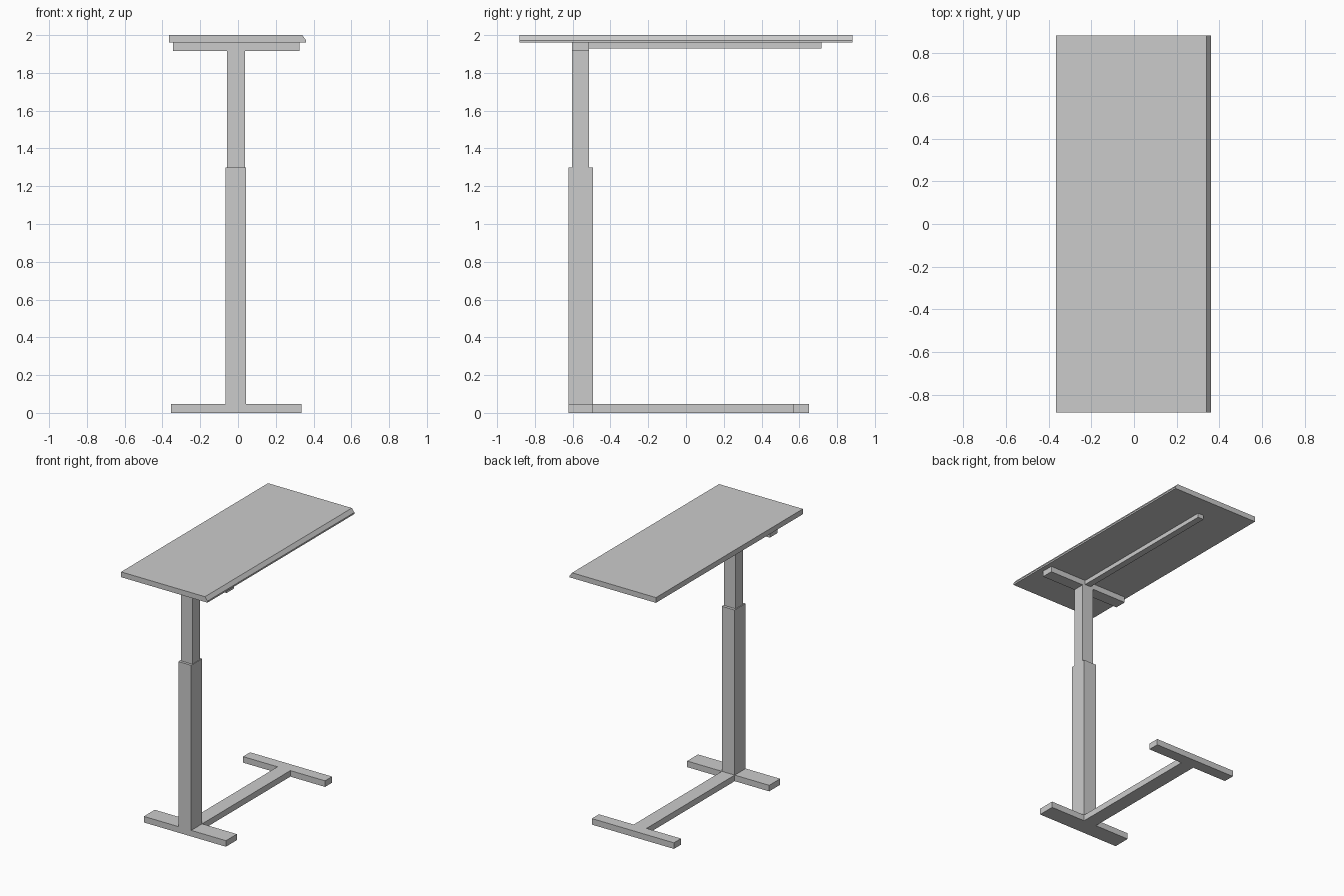
import bpy
import bmesh
from mathutils import Vector

if "Cube" in bpy.data.objects:
    bpy.data.objects.remove(bpy.data.objects["Cube"])


def prism(name, outline, direction):
    """Extrude a flat polygon along a vector into a closed solid."""
    bm = bmesh.new()
    face = bm.faces.new([bm.verts.new(p) for p in outline])
    new = bmesh.ops.extrude_face_region(bm, geom=[face])["geom"]
    bmesh.ops.translate(bm, vec=Vector(direction),
                        verts=[g for g in new if isinstance(g, bmesh.types.BMVert)])
    bmesh.ops.recalc_face_normals(bm, faces=bm.faces)
    mesh = bpy.data.meshes.new(name)
    bm.to_mesh(mesh)
    bm.free()
    obj = bpy.data.objects.new(name, mesh)
    bpy.context.collection.objects.link(obj)
    return obj


def box(name, x, y, z):
    """Box from (min, max) ranges."""
    rect = [(x[0], y[0], z[0]), (x[1], y[0], z[0]), (x[1], y[1], z[0]), (x[0], y[1], z[0])]
    return prism(name, rect, (0, 0, z[1] - z[0]))


# Floor base: two cross feet joined by a spine, cut as one I-shaped plate
XL, XR = -0.355, 0.335      # foot ends
SL, SR = -0.065, 0.043      # spine and lower column sides
F0, F1 = -0.623, -0.492     # front foot
B0, B1 = 0.567, 0.652       # back foot
base = [(XL, F0), (XR, F0), (XR, F1), (SR, F1), (SR, B0), (XR, B0),
        (XR, B1), (XL, B1), (XL, B0), (SL, B0), (SL, F1), (XL, F1)]
prism("base_frame", [(x, y, 0) for x, y in base], (0, 0, 0.046))

# Telescoping column
box("lower_column", (SL, SR), (F0, F1), (0.046, 1.30))
box("upper_column", (-0.058, 0.038), (-0.603, -0.513), (1.30, 1.917))

# Supports under the top
box("cross_support", (-0.345, 0.325), (-0.603, -0.513), (1.917, 1.96))
box("long_support", (-0.034, 0.016), (-0.513, 0.717), (1.928, 1.96))

# Table top with one bevelled long edge
profile = [(-0.365, 1.96), (0.361, 1.96), (0.361, 1.972), (0.340, 2.0), (-0.365, 2.0)]
prism("table_top", [(x, -0.882, z) for x, z in profile], (0, 1.764, 0))
